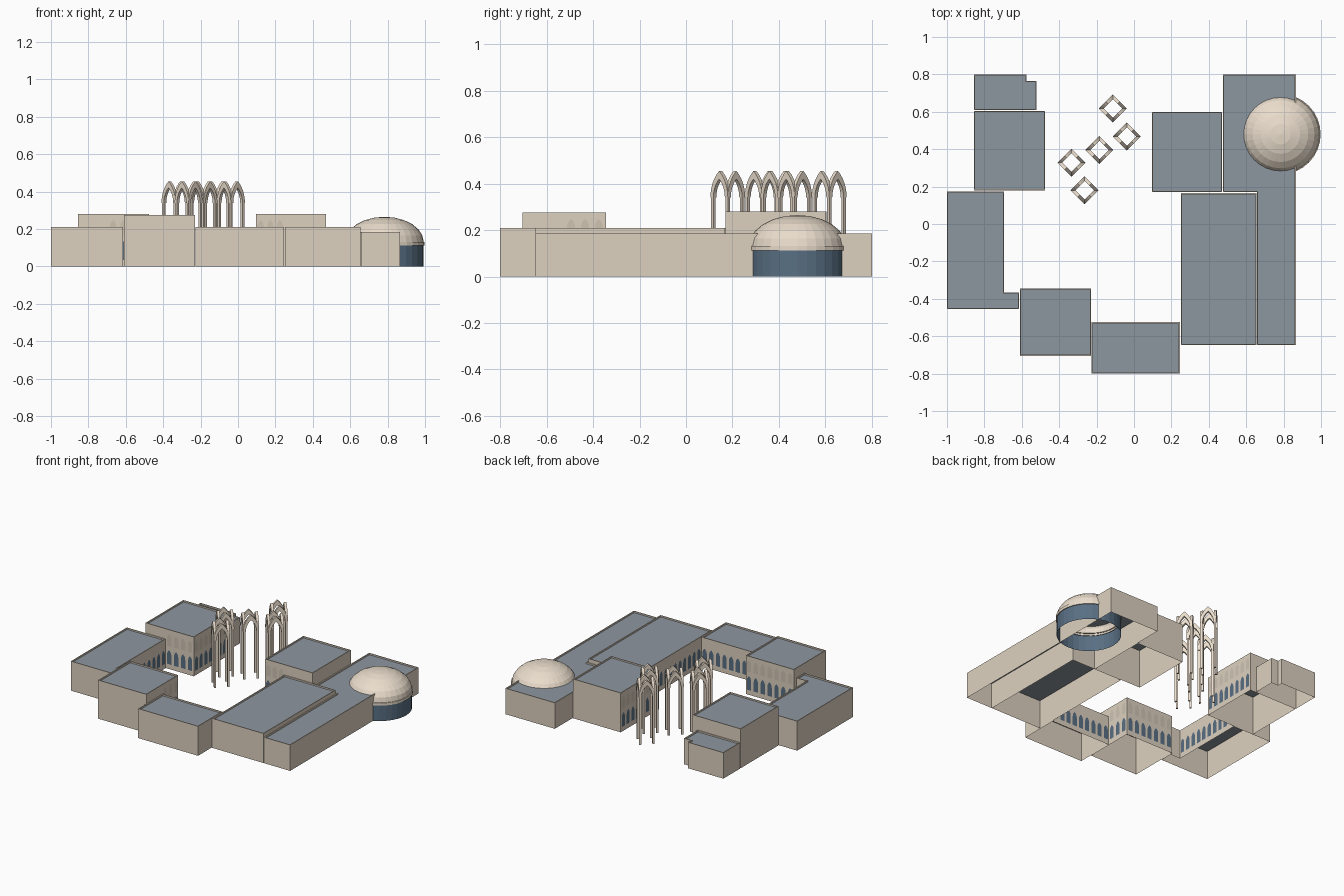
import bpy, bmesh, math
from mathutils import Matrix, Vector

if "Cube" in bpy.data.objects:
    bpy.data.objects.remove(bpy.data.objects["Cube"])


def material(name, rgb):
    m = bpy.data.materials.new(name)
    m.diffuse_color = (*rgb, 1)
    m.use_nodes = True
    m.node_tree.nodes["Principled BSDF"].inputs["Base Color"].default_value = m.diffuse_color
    return m


STONE = material("pale_stone", (0.73, 0.64, 0.53))
LIGHT = material("light_stone", (0.82, 0.72, 0.60))
BLIND = material("blind_arch_stone", (0.62, 0.55, 0.45))
ROOF = material("slate_roof", (0.27, 0.31, 0.35))
GLASS = material("blue_glass", (0.10, 0.16, 0.23))


def finish(name, bm, *mats):
    mesh = bpy.data.meshes.new(name)
    bm.to_mesh(mesh)
    bm.free()
    for m in mats:
        mesh.materials.append(m)
    ob = bpy.data.objects.new(name, mesh)
    bpy.context.collection.objects.link(ob)
    return ob


def rect(x0, x1, y0, y1):
    return [(x0, y0), (x1, y0), (x1, y1), (x0, y1)]


# Wing: open-bottomed walls, thin parapet and sunken slate roof
def wing(name, outline, h):
    bm = bmesh.new()
    low = [bm.verts.new((x, y, 0)) for x, y in outline]
    high = [bm.verts.new((x, y, h)) for x, y in outline]
    n = len(low)
    for i in range(n):
        j = (i + 1) % n
        bm.faces.new((low[i], low[j], high[j], high[i]))
    top = bm.faces.new(high)
    bm.normal_update()
    bmesh.ops.inset_region(bm, faces=[top], thickness=0.006, use_even_offset=True)
    ring = bmesh.ops.extrude_face_region(bm, geom=[top])["geom"]
    bmesh.ops.delete(bm, geom=[top], context='FACES_ONLY')
    for g in ring:
        if isinstance(g, bmesh.types.BMVert):
            g.co.z -= 0.01
        elif isinstance(g, bmesh.types.BMFace):
            g.material_index = 1
    finish(name, bm, STONE, ROOF)


def half_arc(a, h, steps):
    """Left half of a pointed arch, from spring (-a, 0) to apex (0, h)."""
    r = (a * a + h * h) / (2 * a)
    end = math.asin(min(1, h / r))
    pts = [(r - a - r * math.cos(end * i / steps), r * math.sin(end * i / steps))
           for i in range(steps)]
    return pts + [(0, h)]


def pointed(a, h, steps=5):
    left = half_arc(a, h, steps)
    return left + [(-x, z) for x, z in left[-2::-1]]


# Row of pointed windows; the wall faces to the right of start -> end
def window_row(name, start, end, z0, z1, mat, half=0.017):
    s, e = Vector(start), Vector(end)
    d = e - s
    count = max(1, round(d.length / 0.055))
    u = d.normalized()
    out = Vector((u.y, -u.x)) * 0.0025
    bm = bmesh.new()
    rise = half * 2
    shape = [(-half, z0)] + [(t, z1 - rise + z) for t, z in pointed(half, rise, 4)] + [(half, z0)]
    for i in range(count):
        c = s + d * ((i + 0.5) / count) + out
        bm.faces.new([bm.verts.new((*(c + u * t), z)) for t, z in reversed(shape)])
    bmesh.ops.recalc_face_normals(bm, faces=bm.faces)
    for f in bm.faces:
        if f.normal.xy.dot(out) < 0:
            f.normal_flip()
    finish(name, bm, mat)


# Wings around the courtyard
wing("northwest_annex", [(-.855, .61), (-.52, .61), (-.52, .765), (-.575, .765),
                         (-.575, .80), (-.855, .80)], .185)
wing("northwest_hall", rect(-.855, -.475, .18, .605), .28)
wing("west_wing", [(-1, -.455), (-.615, -.455), (-.615, -.365), (-.695, -.365),
                   (-.695, .175), (-1, .175)], .21)
wing("southwest_hall", rect(-.61, -.23, -.705, -.345), .275)
wing("south_wing", rect(-.227, .245, -.80, -.525), .21)
wing("east_wing", rect(.25, .655, -.648, .165), .21)
wing("outer_east_wing", [(.658, -.648), (.865, -.648), (.865, .80), (.475, .80),
                         (.475, .17), (.658, .17)], .185)
wing("northeast_hall", rect(.095, .47, .17, .60), .28)

# Courtyard windows: blue ground-floor row, blind upper row on tall halls
facades = [
    ("northwest_hall_east", (-.475, .18), (-.475, .605), True),
    ("northwest_hall_south", (-.695, .18), (-.475, .18), True),
    ("west_wing_east", (-.695, -.365), (-.695, .175), False),
    ("southwest_hall_north", (-.23, -.345), (-.61, -.345), True),
    ("southwest_hall_east", (-.23, -.525), (-.23, -.345), True),
    ("south_wing_north", (.245, -.525), (-.227, -.525), False),
    ("east_wing_west", (.25, .165), (.25, -.525), False),
    ("northeast_hall_west", (.095, .60), (.095, .17), True),
    ("northeast_hall_south", (.095, .17), (.25, .17), True),
]
for name, a, b, tall in facades:
    window_row(name + "_windows", a, b, .035, .135, GLASS)
    if tall:
        window_row(name + "_blind_arches", a, b, .165, .248, BLIND)


# Lathe for the round hall
def lathe(name, profile, mat, centre, sides=32):
    bm = bmesh.new()
    rings = []
    for r, z in profile:
        k = sides if r > 0 else 1
        rings.append([bm.verts.new((centre[0] + r * math.cos(2 * math.pi * i / sides),
                                    centre[1] + r * math.sin(2 * math.pi * i / sides), z))
                      for i in range(k)])
    for lo, hi in zip(rings, rings[1:]):
        for i in range(sides):
            j = (i + 1) % sides
            bm.faces.new((lo[i], lo[j], hi[0]) if len(hi) == 1 else (lo[i], lo[j], hi[j], hi[i]))
    finish(name, bm, mat)


HALL = (.783, .48)
lathe("round_hall_drum", [(.209, 0), (.209, .115)], GLASS, HALL)
lathe("round_hall_cornice", [(.205, .112), (.215, .112), (.215, .131), (.205, .131)], LIGHT, HALL)
dome = [(.21 * math.cos(math.radians(t)), .13 + .135 * math.sin(math.radians(t)))
        for t in range(0, 90, 15)] + [(0, .265)]
lathe("round_hall_dome", dome, LIGHT, HALL)


# Courtyard pavilion: four pointed arches on square posts, turned 45 degrees
def pavilion(name, cx, cy):
    bm = bmesh.new()
    half, depth, spring, post = .053, .018, .34, .014
    outer, inner = pointed(half, .115, 6), pointed(.035, .08, 6)
    for q in range(4):
        rot = Matrix.Rotation(math.radians(45 + 90 * q), 4, 'Z')
        place = Matrix.Translation((cx, cy, 0)) @ rot
        layers = [[[bm.verts.new(place @ Vector((x, y, spring + z))) for x, z in curve]
                   for curve in (outer, inner)] for y in (-half, -half + depth)]
        (fo, fi), (bo, bi) = layers
        for i in range(len(fo) - 1):
            for a, b in ((fi, fo), (fo, bo), (bo, bi), (bi, fi)):
                bm.faces.new((a[i], a[i + 1], b[i + 1], b[i]))
        for i in (0, -1):
            bm.faces.new((fo[i], fi[i], bi[i], bo[i]))
        c = half - depth / 2
        bmesh.ops.create_cube(bm, size=1, matrix=place @ Matrix.Translation((c, c, spring / 2))
                              @ Matrix.Diagonal((post, post, spring, 1)))
    bmesh.ops.recalc_face_normals(bm, faces=bm.faces)
    finish(name, bm, LIGHT)


for i, (x, y) in enumerate([(-.113, .617), (-.038, .468), (-.185, .396),
                            (-.334, .328), (-.264, .18)]):
    pavilion(f"arch_pavilion_{i + 1}", x, y)
